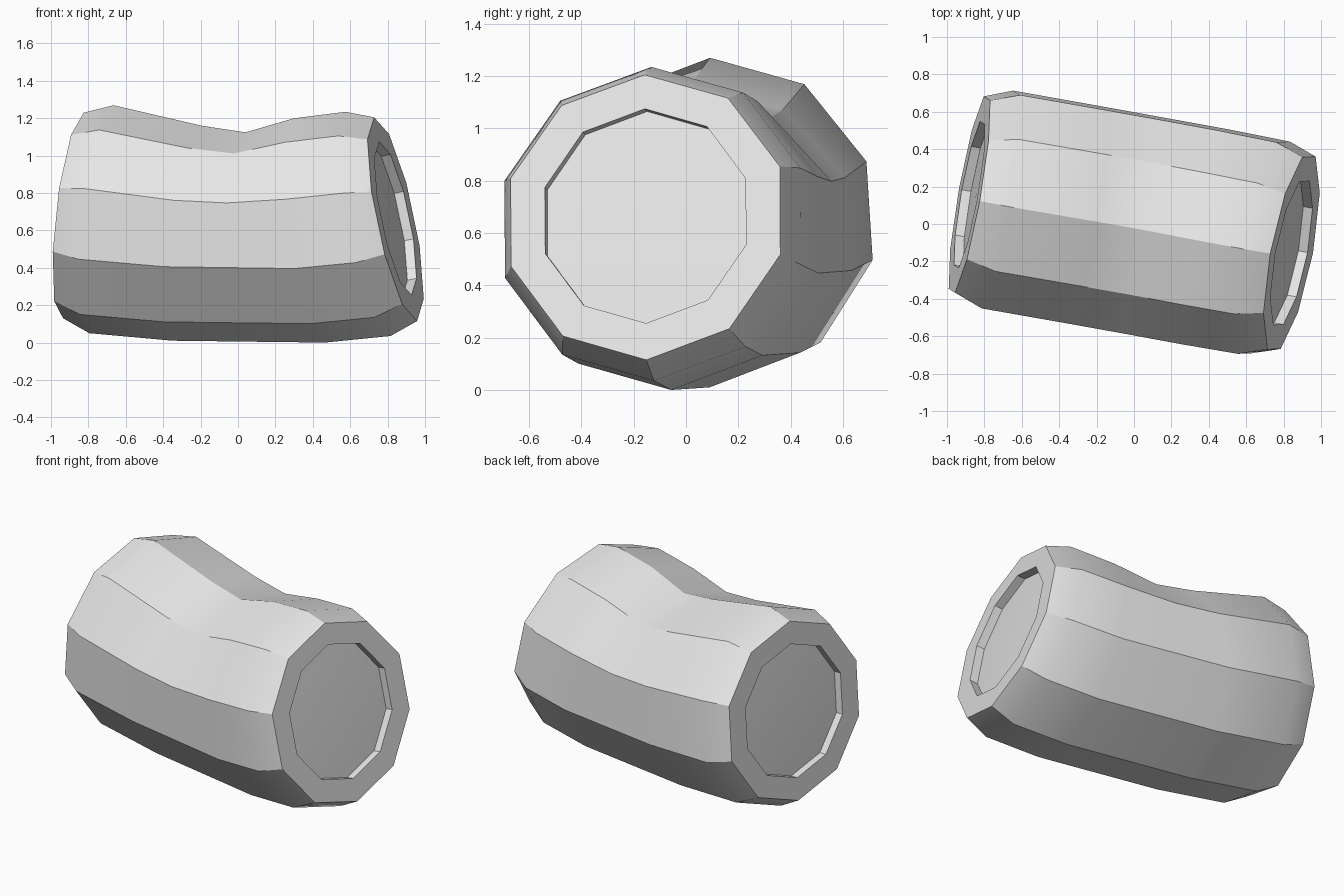
import bpy, bmesh
from math import sin, cos, pi, radians

if "Cube" in bpy.data.objects:
    bpy.data.objects.remove(bpy.data.objects["Cube"])

SIDES = 10
MID = 0.62  # height of the roll axis

# Sections along the body: x, centre height, radius, top height, lean
SECTIONS = [
    (-0.894, 0.680, 0.55, 0.55, 0.11),
    (-0.742, 0.660, 0.61, 0.61, 0.115),
    (-0.270, 0.620, 0.61, 0.54, 0.147),
    (0.045, 0.615, 0.61, 0.51, 0.0),
    (0.386, 0.610, 0.61, 0.59, -0.133),
    (0.706, 0.640, 0.605, 0.595, -0.195),
    (0.856, 0.665, 0.55, 0.54, -0.206),
]


def ring(bm, x, z, radius, top, lean):
    """One leaning decagon, flattened in its upper half."""
    verts = []
    for i in range(SIDES):
        a = pi / 2 + 2 * pi * i / SIDES
        h = sin(a) * (top if sin(a) > 0 else radius)
        verts.append(bm.verts.new((x + lean * h, radius * cos(a), z - MID + h)))
    return verts


def bridge(bm, a, b):
    for i in range(SIDES):
        j = (i + 1) % SIDES
        bm.faces.new((a[i], a[j], b[j], b[i]))


def end_cap(bm, rim, section, side):
    """Flat rim, shallow recess and a faintly raised centre."""
    x, z, _, _, lean = section
    r = 0.41
    lip = ring(bm, x, z, r, r, lean)
    depth = 0.05
    floor = ring(bm, x - side * depth, z + side * depth * lean, r, r, lean)
    bridge(bm, rim, lip)
    bridge(bm, lip, floor)
    peak = bm.verts.new((x - side * 0.035, 0, z - MID + side * depth * lean))
    for i in range(SIDES):
        bm.faces.new((floor[i], floor[(i + 1) % SIDES], peak))


# Body and recessed ends
bm = bmesh.new()
rings = [ring(bm, *s) for s in SECTIONS]
for a, b in zip(rings, rings[1:]):
    bridge(bm, a, b)
end_cap(bm, rings[0], SECTIONS[0], -1)
end_cap(bm, rings[-1], SECTIONS[-1], 1)
bmesh.ops.recalc_face_normals(bm, faces=bm.faces)

mesh = bpy.data.meshes.new("bent_log")
bm.to_mesh(mesh)
bm.free()
log = bpy.data.objects.new("bent_log", mesh)
bpy.context.collection.objects.link(log)
log.location = (0, 0, MID)
log.rotation_euler = (radians(2.5), 0, radians(-10.3))

# Single pale grey
grey = bpy.data.materials.new("pale_grey")
grey.use_nodes = True
colour = (0.8, 0.8, 0.8, 1)
grey.diffuse_color = colour
grey.node_tree.nodes["Principled BSDF"].inputs["Base Color"].default_value = colour
mesh.materials.append(grey)

# Soft bends with crisp long edges
bpy.ops.object.select_all(action="DESELECT")
log.select_set(True)
bpy.context.view_layer.objects.active = log
bpy.ops.object.shade_smooth_by_angle(angle=radians(30))
